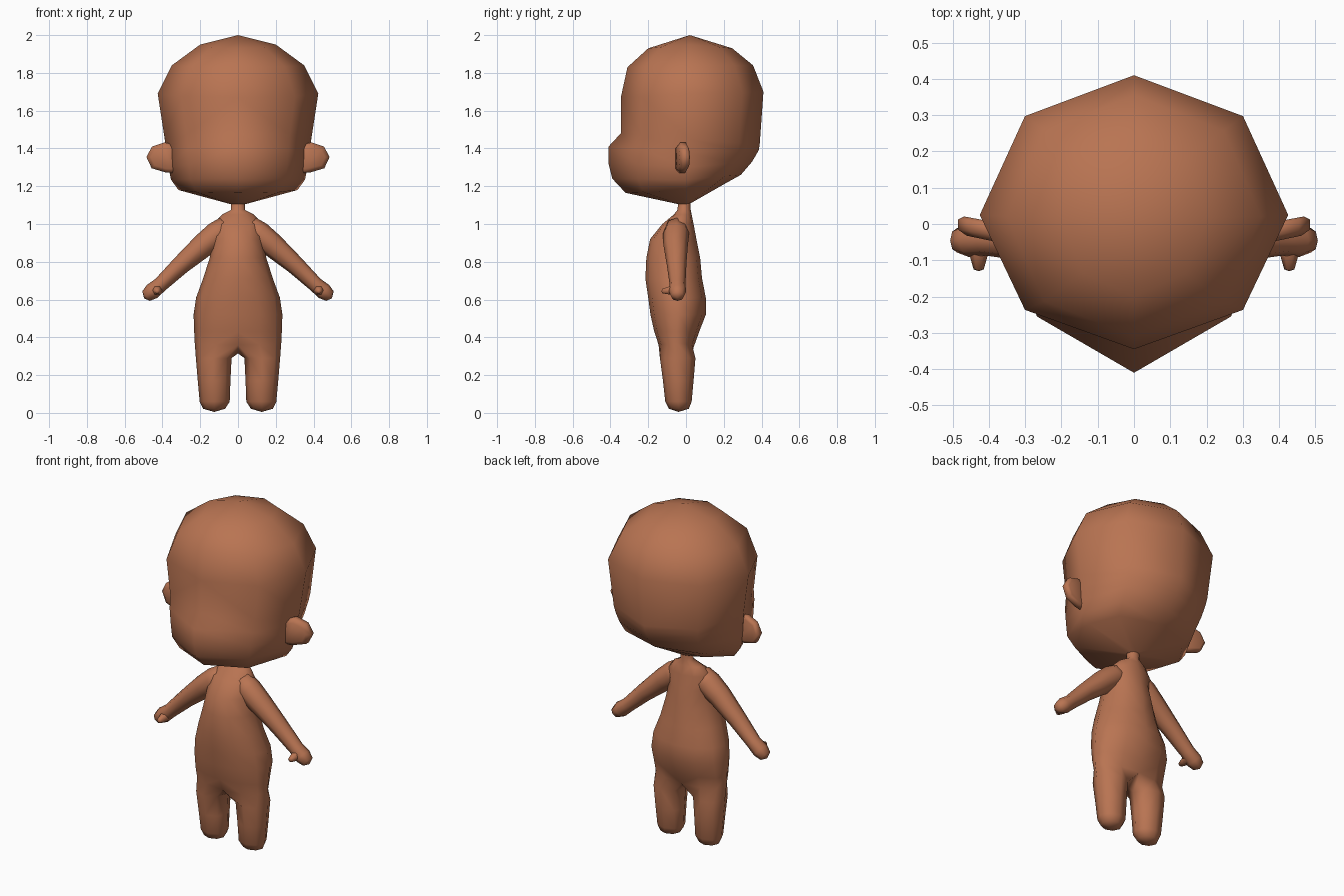
import bpy, bmesh, math
from mathutils import Vector

if "Cube" in bpy.data.objects:
    bpy.data.objects.remove(bpy.data.objects["Cube"])

skin = bpy.data.materials.new("skin_brown")
skin.diffuse_color = (0.485, 0.175, 0.085, 1)
skin.use_nodes = True
skin.node_tree.nodes["Principled BSDF"].inputs["Base Color"].default_value = skin.diffuse_color


def strip(bm, rings, closed=False):
    """Join consecutive rings of verts with quads."""
    for a, b in zip(rings, rings[1:]):
        n = len(a)
        for i in range(n if closed else n - 1):
            j = (i + 1) % n
            bm.faces.new((a[i], a[j], b[j], b[i]))


def fan(bm, ring, tip, closed=False):
    """Close a ring with triangles to one point."""
    t = bm.verts.new(tip)
    n = len(ring)
    for i in range(n if closed else n - 1):
        bm.faces.new((ring[i], ring[(i + 1) % n], t))


def half_ring(bm, n, xs, ys, yf, yb, zs, zf, zb, limit=-9):
    """Half outline from the front centre round the +x side to the back centre."""
    out = []
    for i in range(n):
        a = math.pi * i / (n - 1)
        s, c = math.sin(a), math.cos(a)
        end, z_end = (yf, zf) if c > 0 else (yb, zb)
        y = ys + (end - ys) * abs(c)
        if i:
            y = max(y, limit)
        x = 0 if i in (0, n - 1) else xs * s
        out.append(bm.verts.new((x, y, zs + (z_end - zs) * abs(c))))
    return out


def tube(bm, stations, n=8):
    """Closed rings along a path; each station is (centre, radius in xz, radius in y)."""
    pts = [Vector(s[0]) for s in stations]
    side = Vector((0, 1, 0))
    rings = []
    for i, (c, r, ry) in enumerate(stations):
        d = pts[min(i + 1, len(pts) - 1)] - pts[max(i - 1, 0)]
        up = side.cross(d).normalized()
        rings.append([bm.verts.new(pts[i] + up * r * math.cos(2 * math.pi * k / n)
                                   + side * ry * math.sin(2 * math.pi * k / n)) for k in range(n)])
    strip(bm, rings, True)
    return rings


def finish(bm, name):
    """Mirror the +x half, weld the centre line and make a smooth object."""
    bmesh.ops.mirror(bm, geom=bm.verts[:] + bm.edges[:] + bm.faces[:], axis='X', merge_dist=0.0005)
    bmesh.ops.remove_doubles(bm, verts=bm.verts[:], dist=0.0005)
    bmesh.ops.recalc_face_normals(bm, faces=bm.faces[:])
    me = bpy.data.meshes.new(name)
    bm.to_mesh(me)
    bm.free()
    me.materials.append(skin)
    for p in me.polygons:
        p.use_smooth = True
    bpy.context.collection.objects.link(bpy.data.objects.new(name, me))


# Head: octagonal rings (half width, side y, front y, back y, side z, front z, back z)
bm = bmesh.new()
rows = [
    (.20, .02, -.20, .245, 1.95, 1.93, 1.93),
    (.35, .02, -.31, .355, 1.84, 1.83, 1.84),
    (.425, .025, -.345, .41, 1.69, 1.67, 1.70),
    (.388, .02, -.345, .39, 1.45, 1.48, 1.42),
    (.378, .01, -.41, .385, 1.38, 1.41, 1.39),
    (.368, .0, -.41, .35, 1.30, 1.32, 1.33),
    (.355, .0, -.39, .29, 1.235, 1.24, 1.26),
    (.315, .0, -.32, .20, 1.18, 1.165, 1.21),
    (.04, -.01, -.04, .025, 1.105, 1.105, 1.11),
]
rings = [half_ring(bm, 5, *r, limit=-.255) for r in rows]
strip(bm, rings)
fan(bm, rings[0], (0, .02, 2.0))
finish(bm, "head")

# Ears: a thin rounded plate, swept backwards, with a bevelled rim
bm = bmesh.new()
outline = [(.33, 1.42), (.39, 1.432), (.455, 1.41), (.485, 1.355), (.457, 1.295), (.38, 1.272), (.33, 1.27)]
cx, cz = .40, 1.35
rings = []
for dy, k in ((-.045, .72), (-.028, 1), (.0, 1), (.008, .8)):
    rings.append([bm.verts.new((cx + (x - cx) * k, dy + (x - cx) * .15, cz + (z - cz) * k))
                  for x, z in outline])
strip(bm, rings, True)
bm.faces.new(rings[0])
bm.faces.new(rings[-1])
finish(bm, "ears")

# Body: neck, torso and hips, splitting into two legs
bm = bmesh.new()
rows = [  # z, half width, front y, back y
    (1.13, .036, -.04, .025), (1.075, .036, -.045, .025), (1.05, .085, -.065, .03),
    (1.0, .13, -.125, .04), (.92, .13, -.19, .055), (.82, .15, -.21, .075),
    (.71, .185, -.215, .085), (.61, .222, -.20, .105), (.52, .235, -.188, .105),
    (.43, .232, -.168, .07),
]
rings = [half_ring(bm, 7, x, (f + b) / 2, f, b, z, z, z) for z, x, f, b in rows]
rings.append(half_ring(bm, 7, .229, -.05, -.145, .045, .37, .36, .36))
strip(bm, rings)
crotch = bm.verts.new((0, -.05, .315))
legs = [rings[-1] + [crotch]]
for z, inner, outer, f, b in ((.29, .034, .223, -.138, .05), (.17, .04, .213, -.122, .04),
                              (.06, .044, .203, -.11, .03), (.022, .068, .185, -.09, .015)):
    mx, my = (inner + outer) / 2, (f + b) / 2
    legs.append([bm.verts.new((mx + (outer - inner) / 2 * math.sin(math.radians(45 * k - 45)),
                               my - (b - f) / 2 * math.cos(math.radians(45 * k - 45)), z))
                 for k in range(8)])
strip(bm, legs, True)
fan(bm, legs[-1], (.125, -.04, .005), True)
finish(bm, "body_and_legs")

# Arms with rounded hands
bm = bmesh.new()
rings = tube(bm, [((.06, -.05, .985), .06, .06), ((.11, -.053, .945), .07, .07),
                  ((.18, -.055, .89), .064, .065), ((.30, -.05, .785), .05, .052),
                  ((.41, -.045, .68), .040, .042), ((.455, -.045, .643), .044, .046),
                  ((.487, -.045, .618), .032, .034)])
fan(bm, rings[0], (.04, -.05, 1.0), True)
fan(bm, rings[-1], (.497, -.045, .607), True)
finish(bm, "arms")

# Thumbs: short tapered pegs pointing forward
bm = bmesh.new()
rings = [[bm.verts.new((.428 + r * math.cos(math.pi * k / 3), y, z + r * math.sin(math.pi * k / 3)))
          for k in range(6)] for y, r, z in ((-.05, .032, .652), (-.09, .024, .648), (-.125, .014, .645))]
strip(bm, rings, True)
fan(bm, rings[-1], (.428, -.13, .645), True)
finish(bm, "thumbs")
